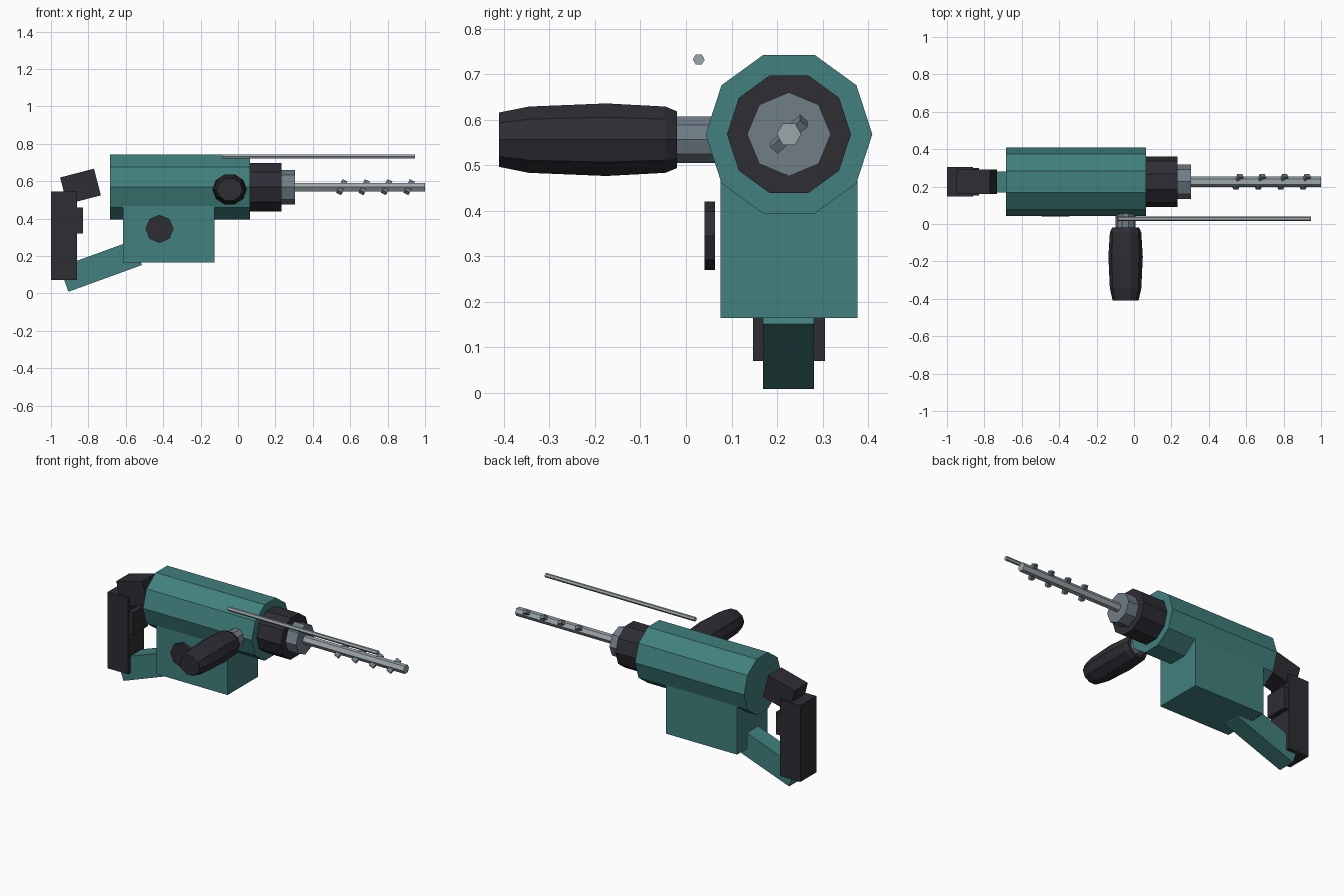
import bpy
from math import radians, cos, sin, tau
from mathutils import Matrix, Vector, Euler

cube = bpy.data.objects.get("Cube")
if cube:
    bpy.data.objects.remove(cube, do_unlink=True)


def material(name, rgb):
    m = bpy.data.materials.new(name)
    m.use_nodes = True
    m.diffuse_color = (*rgb, 1)
    bsdf = m.node_tree.nodes["Principled BSDF"]
    bsdf.inputs["Base Color"].default_value = (*rgb, 1)
    bsdf.inputs["Roughness"].default_value = 0.6
    return m


TEAL = material("teal casing", (0.052, 0.215, 0.205))
BLACK = material("black rubber", (0.027, 0.026, 0.034))
STEEL = material("dark steel", (0.16, 0.205, 0.24))
BRIGHT = material("bright steel", (0.33, 0.38, 0.40))


def add(name, verts, faces, mat):
    mesh = bpy.data.meshes.new(name)
    mesh.from_pydata(verts, [], faces)
    mesh.materials.append(mat)
    obj = bpy.data.objects.new(name, mesh)
    bpy.context.collection.objects.link(obj)
    return obj


def box(name, centre, size, mat, rot=(0, 0, 0)):
    turn = Euler([radians(a) for a in rot]).to_matrix()
    verts = [Vector(centre) + turn @ Vector((x * size[0], y * size[1], z * size[2]))
             for x in (-.5, .5) for y in (-.5, .5) for z in (-.5, .5)]
    faces = [(0, 1, 3, 2), (4, 6, 7, 5), (0, 4, 5, 1), (2, 3, 7, 6), (0, 2, 6, 4), (1, 5, 7, 3)]
    return add(name, verts, faces, mat)


def lathe(name, axis, centre, profile, sides, mat, squash=1):
    """Sweep (position, radius) rings along x or y; centre gives the two other coordinates."""
    verts = []
    for pos, r in profile:
        for i in range(sides):
            a = tau * i / sides
            u, v = centre[0] + r * cos(a), centre[1] + r * sin(a) * squash
            verts.append((pos, u, v) if axis == "x" else (u, pos, v))
    faces = [tuple(range(sides))[::-1],
             tuple(range(len(verts) - sides, len(verts)))]
    for k in range(len(profile) - 1):
        for i in range(sides):
            j = (i + 1) % sides
            a, b = k * sides, (k + 1) * sides
            faces.append((a + i, a + j, b + j, b + i))
    if axis == "y":
        faces = [f[::-1] for f in faces]
    return add(name, verts, faces, mat)


AXIS = (0.226, 0.568)

# Casing, gear collar, chuck and bit share one axis
lathe("main_casing", "x", AXIS, [(-0.685, 0.183), (0.065, 0.183)], 10, TEAL)
lathe("gear_collar", "x", AXIS, [(0.06, 0.136), (0.232, 0.136)], 10, BLACK)
lathe("chuck", "x", AXIS, [(0.225, 0.092), (0.305, 0.092)], 8, STEEL)
lathe("drill_bit", "x", AXIS, [(0.3, 0.027), (1.0, 0.027)], 6, BRIGHT)
for i in range(4):
    box(f"bit_flute_{i + 1}", (0.555 + 0.12 * i, *AXIS), (0.03, 0.022, 0.092), STEEL, (-45, 25, 0))

# Motor housing below the casing, with a dial on its front
box("motor_housing", (-0.37, 0.226, 0.335), (0.49, 0.3, 0.34), TEAL)
lathe("dial", "y", (-0.42, 0.345), [(0.041, 0.075), (0.064, 0.075)], 8, BLACK)

# Rear handle
box("handle_strut", (-0.734, 0.225, 0.146), (0.418, 0.112, 0.14), TEAL, (0, -20, 0))
box("rear_grip", (-0.93, 0.226, 0.308), (0.14, 0.158, 0.475), BLACK)
box("trigger", (-0.86, 0.226, 0.39), (0.06, 0.146, 0.14), BLACK)
box("handle_top", (-0.842, 0.226, 0.572), (0.187, 0.13, 0.147), BLACK, (0, -14.5, 0))

# Side handle
SIDE = (-0.045, 0.556)
lathe("side_handle_neck", "y", SIDE, [(-0.03, 0.054), (0.09, 0.054)], 10, STEEL)
lathe("side_handle_grip", "y", SIDE,
      [(-0.41, 0.069), (-0.345, 0.084), (-0.175, 0.092), (-0.045, 0.084), (-0.02, 0.072)],
      10, BLACK, 0.91)

# Depth stop
lathe("depth_rod", "x", (0.028, 0.732), [(-0.085, 0.013), (0.945, 0.013)], 6, BRIGHT)
